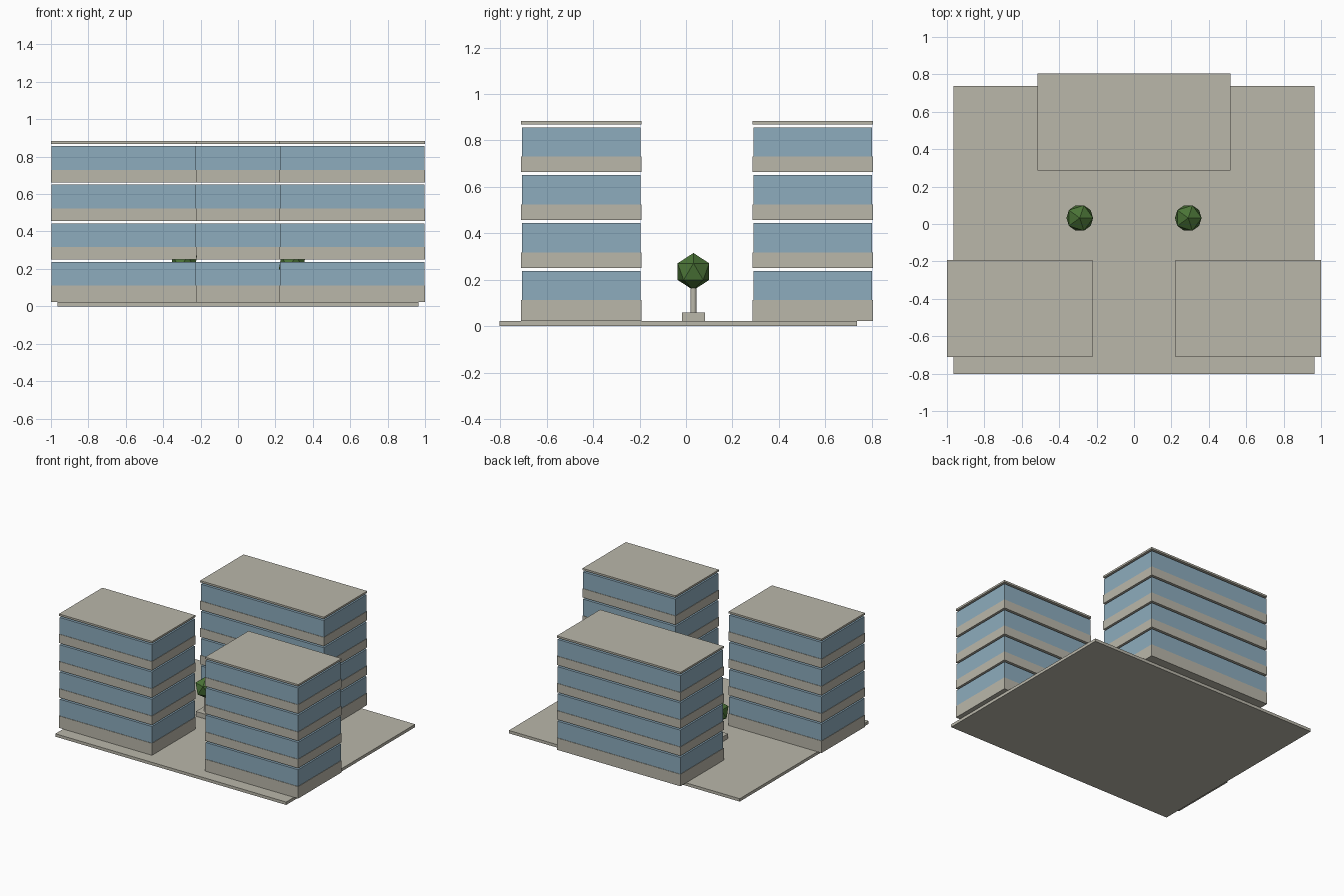
import bpy

if "Cube" in bpy.data.objects:
    bpy.data.objects.remove(bpy.data.objects["Cube"], do_unlink=True)


def material(name, rgb):
    m = bpy.data.materials.new(name)
    m.use_nodes = True
    m.diffuse_color = (*rgb, 1)
    m.node_tree.nodes["Principled BSDF"].inputs["Base Color"].default_value = (*rgb, 1)
    return m


concrete = material("warm grey concrete", (0.49, 0.474, 0.402))
glass = material("blue glass", (0.266, 0.413, 0.509))
leaf = material("leaf green", (0.07, 0.175, 0.038))


def finish(name, mat):
    ob = bpy.context.object
    ob.name = name
    ob.data.materials.append(mat)
    return ob


def box(name, mat, x, y, z, inset=0.0):
    """Box between the low and high value of each axis, drawn in sideways by inset."""
    centre = [(lo + hi) / 2 for lo, hi in (x, y, z)]
    bpy.ops.mesh.primitive_cube_add(size=1, location=centre)
    ob = finish(name, mat)
    ob.scale = (x[1] - x[0] - 2 * inset, y[1] - y[0] - 2 * inset, z[1] - z[0])
    bpy.ops.object.transform_apply(location=False, rotation=False, scale=True)
    return ob


GROUND = 0.022      # top of the plaza
STOREY = 0.206      # storey pitch
FLOORS = 4
FIRST = 0.045       # nominal base of the lowest band


def building(name, x, y):
    """Stacked storeys with open slots between them and a thin roof slab."""
    for i in range(FLOORS):
        base = FIRST + i * STOREY
        sill = base + 0.067
        bottom = GROUND if i == 0 else base
        box(f"{name}_band_{i + 1}", concrete, x, y, (bottom, sill))
        box(f"{name}_windows_{i + 1}", glass, x, y, (sill, base + 0.193), 0.003)
    top = FIRST + FLOORS * STOREY
    box(f"{name}_roof", concrete, x, y, (top, top + 0.014))


def tree(name, x, y):
    """Square planter, round trunk and faceted crown."""
    box(f"{name}_planter", concrete, (x - 0.05, x + 0.05), (y - 0.05, y + 0.05), (GROUND, 0.058))
    bpy.ops.mesh.primitive_cylinder_add(vertices=24, radius=0.013, depth=0.13, location=(x, y, 0.12))
    finish(f"{name}_trunk", concrete)
    bpy.ops.object.shade_smooth_by_angle()
    bpy.ops.mesh.primitive_ico_sphere_add(subdivisions=1, radius=0.08, location=(x, y, 0.235))
    finish(f"{name}_crown", leaf)


# Plaza
box("plaza", concrete, (-0.965, 0.965), (-0.803, 0.737), (0, GROUND))

# Buildings
building("left_building", (0.222, 1.0), (-0.71, -0.192))
building("right_building", (-1.0, -0.222), (-0.71, -0.192))
building("rear_building", (-0.517, 0.517), (0.287, 0.805))

# Trees
for side, sign in (("left", 1), ("right", -1)):
    tree(f"{side}_tree", sign * 0.29, 0.032)
